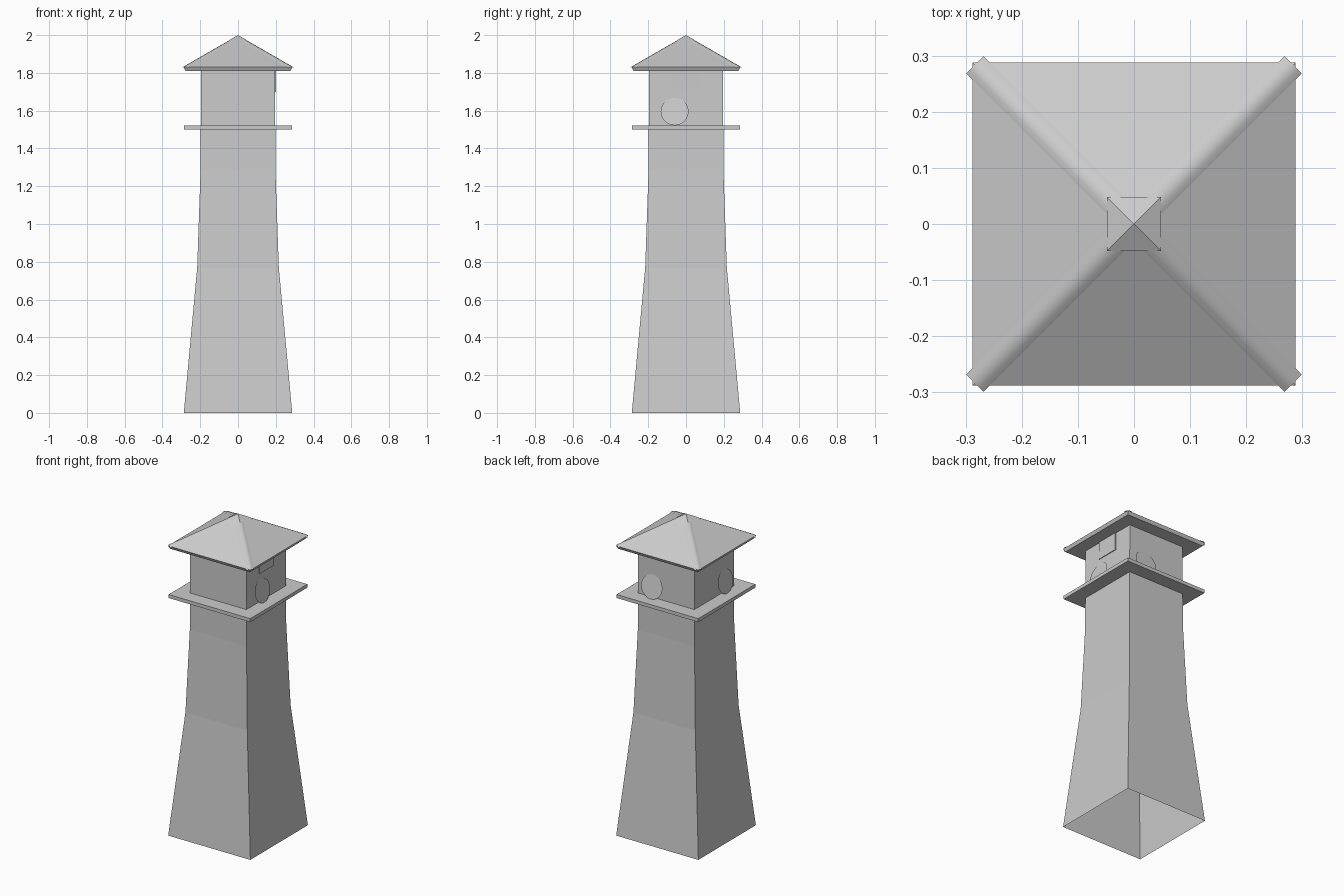
import bpy, math
from mathutils import Vector, Matrix

if "Cube" in bpy.data.objects:
    bpy.data.objects.remove(bpy.data.objects["Cube"])


def make(name, verts, faces):
    me = bpy.data.meshes.new(name)
    me.from_pydata(verts, [], faces)
    ob = bpy.data.objects.new(name, me)
    bpy.context.collection.objects.link(ob)
    return ob


def square_loft(name, profile, bottom=True, top=True):
    """Stack square rings given as (half width, height)."""
    verts, faces = [], []
    for h, z in profile:
        verts += [(-h, -h, z), (h, -h, z), (h, h, z), (-h, h, z)]
    for r in range(len(profile) - 1):
        for i in range(4):
            j = (i + 1) % 4
            faces.append((4*r + i, 4*r + j, 4*r + 4 + j, 4*r + 4 + i))
    if bottom:
        faces.append((3, 2, 1, 0))
    if top:
        n = len(verts) - 4
        faces.append((n, n + 1, n + 2, n + 3))
    return make(name, verts, faces)


def pyramid(name, rings, apex):
    """Square rings closed by an apex point."""
    verts, faces = [], [(3, 2, 1, 0)]
    for h, z in rings:
        verts += [(-h, -h, z), (h, -h, z), (h, h, z), (-h, h, z)]
    for r in range(len(rings)):
        for i in range(4):
            j = (i + 1) % 4
            a, b = 4*r + i, 4*r + j
            faces.append((a, b, b + 4, a + 4) if r < len(rings) - 1 else (a, b, len(verts)))
    return make(name, verts + [(0, 0, apex)], faces)


# Tapered tower, open at the bottom
square_loft("tower", [(0.287, 0), (0.216, 0.77), (0.198, 1.29), (0.196, 1.82)],
            bottom=False, top=False)

# Gallery floor
square_loft("gallery", [(0.285, 1.5), (0.285, 1.522)])

# Roof with bevelled eaves, and its peak cap
pyramid("roof", [(0.278, 1.81), (0.288, 1.83)], 1.995)
pyramid("peak_cap", [(0.048, 1.973)], 2.0)

# Shallow rounded caps along the four hips
section = [(-0.022, -0.006), (-0.012, 0.0), (0, 0.003), (0.012, 0.0), (0.022, -0.006)]
for k in range(4):
    rot = Matrix.Rotation(math.pi/4 + k*math.pi/2, 4, 'Z')
    verts = [rot @ Vector((d, u, z + v))
             for d, z in ((0.401, 1.831), (0.02, 1.986)) for u, v in section]
    n = len(section)
    cap = make(f"hip_cap_{k + 1}", verts,
               [(i, i + 1, n + i + 1, n + i) for i in range(n - 1)])
    cap.data.shade_smooth()

# Window panel high on the right wall
bpy.ops.mesh.primitive_cube_add(size=1, location=(0.196, 0, 1.755))
window = bpy.context.object
window.name = "window_panel"
window.scale = (0.01, 0.146, 0.11)

# Round discs leaning against the walls: (direction angle, sideways offset)
R = 0.074
lean = math.radians(10)
for name, ang, side in (("right_disc", 0, -0.06), ("back_disc", 90, -0.09), ("left_disc", 180, 0.09)):
    rot = Matrix.Rotation(math.radians(ang), 4, 'Z')
    verts = []
    for i in range(20):
        t = 2*math.pi*i/20
        s = R*math.sin(t)
        verts.append(rot @ Vector((0.213 - s*math.sin(lean), side + R*math.cos(t),
                                   1.595 + s*math.cos(lean))))
    make(name, verts, [tuple(range(20))])
